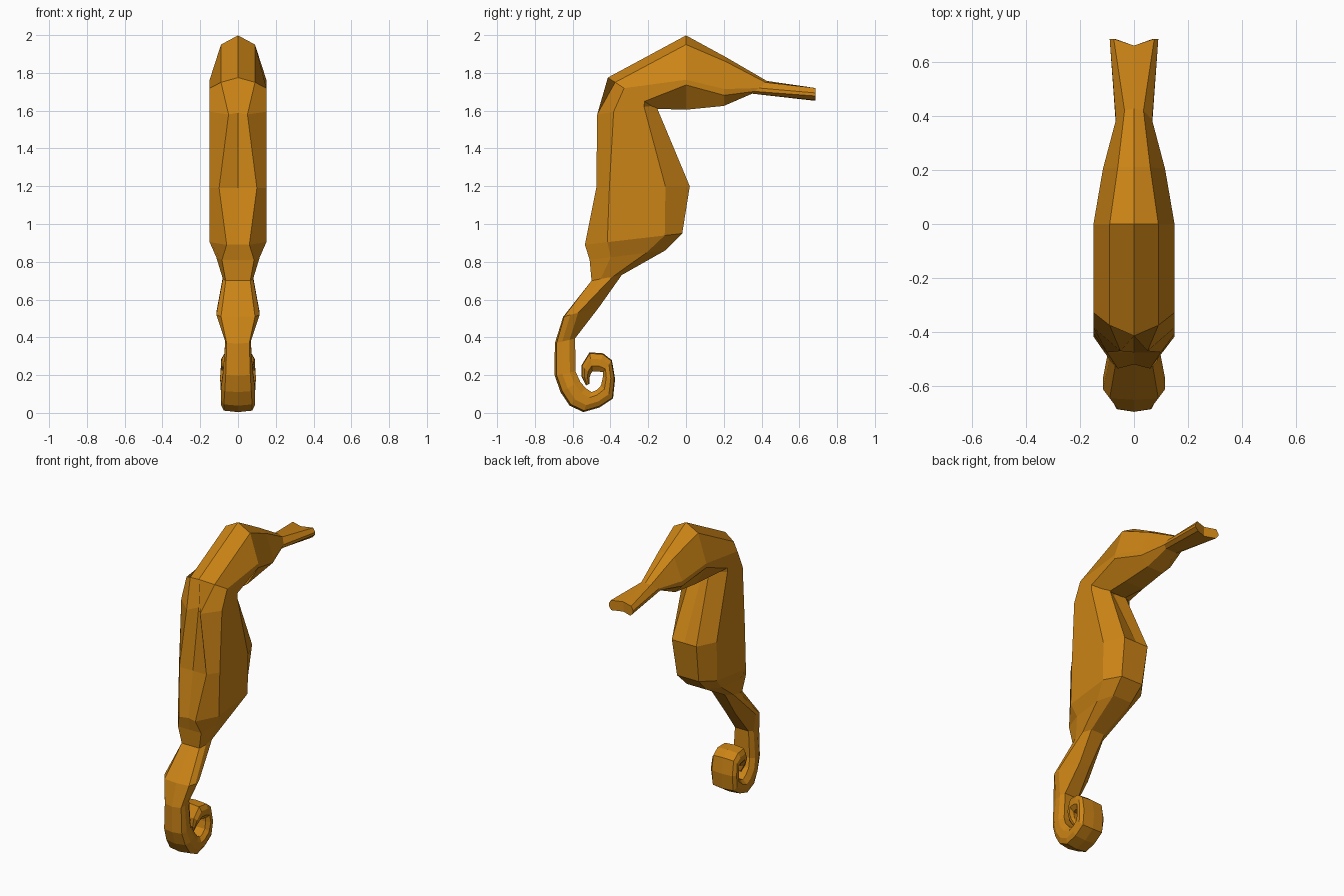
import bpy, bmesh
from mathutils import Vector

amber = bpy.data.materials.new("amber")
amber.diffuse_color = (0.60, 0.23, 0.008, 1)

# Each ring: outer y,z | inner y,z | outer half width, side half width,
# side start, side end (fractions outer to inner), inner half width,
# outer ridge, inner ridge (fractions past the ring)
HEAD = [
    (0.685, 1.72, 0.685, 1.655, .075, .09, .40, .65, .07, 0, 0),     # snout tip
    (0.42, 1.75, 0.35, 1.69, .035, .067, .50, .80, .04, .12, 0),     # snout base
    (0.21, 1.86, 0.20, 1.625, .06, .115, .62, .76, .06, .10, 0),     # cheek
    (0.00, 1.95, 0.00, 1.605, .09, .15, .54, .62, .07, .14, 0),      # crest
    (-0.375, 1.75, -0.16, 1.61, .09, .15, .22, .72, .06, .18, 0),    # nape
]
TORSO = [
    (-0.47, 1.58, -0.16, 1.63, .05, .15, .28, .80, .06, -.18, -.10),
    (-0.475, 1.19, 0.02, 1.20, .10, .15, .14, .74, .09, 0, 0),
    (-0.535, 0.89, -0.02, 0.95, .06, .15, .23, .82, .08, -.03, 0),
    (-0.51, 0.81, -0.11, 0.86, .085, .115, .28, .75, .07, 0, 0),
    (-0.50, 0.70, -0.34, 0.73, .065, .08, .30, .70, .05, 0, 0),
]
TAIL = [
    (-0.645, 0.51, -0.46, 0.56, .09, .115, .18, .40, .04, .03, 0),
    (-0.685, 0.37, -0.587, 0.395, .06, .067, .30, .70, .05, .10, 0),
    (-0.685, 0.20, -0.585, 0.22, .065, .08, .30, .70, .06, .10, 0),
    (-0.655, 0.115, -0.56, 0.165, .07, .09, .30, .70, .07, .10, 0),
    (-0.61, 0.045, -0.53, 0.13, .075, .09, .30, .70, .07, .08, 0),
    (-0.54, 0.012, -0.50, 0.11, .075, .09, .30, .70, .07, .08, 0),
    (-0.46, 0.035, -0.475, 0.12, .075, .09, .30, .70, .07, .08, 0),
    (-0.39, 0.08, -0.45, 0.145, .075, .09, .30, .70, .07, .06, 0),
    (-0.38, 0.18, -0.44, 0.19, .075, .095, .30, .70, .07, .08, 0),
]
CURL = [
    (-0.395, 0.275, -0.44, 0.215, .075, .09, .30, .70, .07, .06, 0),
    (-0.44, 0.31, -0.465, 0.22, .075, .09, .30, .70, .07, .06, 0),
    (-0.51, 0.315, -0.495, 0.22, .07, .085, .30, .70, .06, .06, 0),
    (-0.55, 0.25, -0.505, 0.205, .06, .075, .30, .70, .05, .06, 0),
    (-0.55, 0.19, -0.51, 0.19, .05, .06, .30, .70, .04, .06, 0),
    (-0.53, 0.145, -0.51, 0.155, .03, .04, .30, .70, .03, 0, 0),     # tail tip
]


def make_ring(bm, ring):
    """Ten points: two ridge points and four mirrored pairs."""
    oy, oz, iy, iz, wo, ws, t1, t2, wi, ro, ri = ring
    outer, inner = Vector((0, oy, oz)), Vector((0, iy, iz))
    half = [(wo, 0), (ws, t1), (ws, t2), (wi, 1)]
    loop = [(0, -ro)] + half + [(0, 1 + ri)] + [(-x, t) for x, t in reversed(half)]
    return [bm.verts.new(outer.lerp(inner, t) + Vector((x, 0, 0))) for x, t in loop]


# Continuous loft from snout to curled tail
bm = bmesh.new()
loops = [make_ring(bm, r) for r in HEAD + TORSO + TAIL + CURL]
for a, b in zip(loops, loops[1:]):
    for i in range(10):
        j = (i + 1) % 10
        bm.faces.new((a[i], a[j], b[j], b[i]))

# Notched snout end, closed as one half each side
for i in (0, 5):
    loops[0][i].co.y -= 0.025
for loop in (loops[0], loops[-1]):
    bm.faces.new(loop[0:6])
    bm.faces.new(loop[5:] + [loop[0]])

bmesh.ops.recalc_face_normals(bm, faces=bm.faces)
mesh = bpy.data.meshes.new("seahorse_body")
bm.to_mesh(mesh)
bm.free()
mesh.materials.append(amber)
body = bpy.data.objects.new("seahorse_body", mesh)
bpy.context.collection.objects.link(body)
